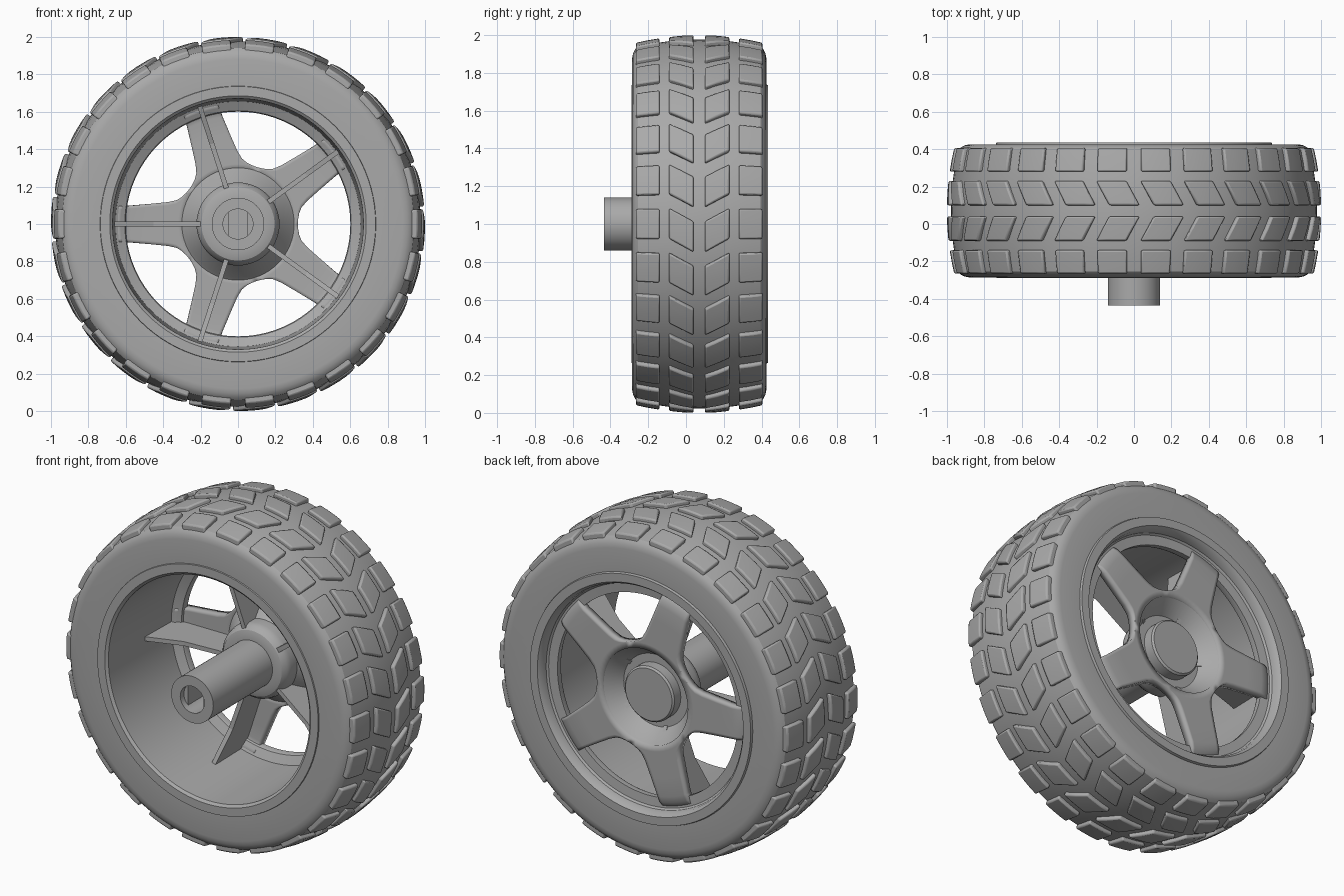
import bpy, bmesh, math
from mathutils import Matrix, Vector

if "Cube" in bpy.data.objects:
    bpy.data.objects.remove(bpy.data.objects["Cube"])

grey = bpy.data.materials.new("plain_grey")
grey.use_nodes = True
colour = (0.4, 0.4, 0.4, 1)
grey.diffuse_color = colour
grey.node_tree.nodes["Principled BSDF"].inputs["Base Color"].default_value = colour

MID = 0.07      # middle of the tyre width
SPOKES = 5
BLOCKS = 26


def polar(r, angle, y):
    """Point around the wheel axis, angle measured from +x towards +z."""
    return Vector((r * math.cos(angle), y, 1 + r * math.sin(angle)))


def finish(name, bm, smooth=True):
    bmesh.ops.recalc_face_normals(bm, faces=bm.faces)
    mesh = bpy.data.meshes.new(name)
    bm.to_mesh(mesh)
    bm.free()
    obj = bpy.data.objects.new(name, mesh)
    bpy.context.collection.objects.link(obj)
    mesh.materials.append(grey)
    if smooth:
        bpy.ops.object.select_all(action='DESELECT')
        obj.select_set(True)
        bpy.context.view_layer.objects.active = obj
        bpy.ops.object.shade_smooth_by_angle(angle=math.radians(32))
    return obj


def lathe(name, profile, closed=True, steps=96):
    """Turn a (radius, y) profile around the wheel axis."""
    bm = bmesh.new()
    verts = [bm.verts.new(polar(r, 0, y)) for r, y in profile]
    edges = [bm.edges.new(pair) for pair in zip(verts, verts[1:])]
    if closed:
        edges.append(bm.edges.new((verts[-1], verts[0])))
    bmesh.ops.spin(bm, geom=verts + edges, cent=(0, 0, 1), axis=(0, 1, 0),
                   angle=math.tau, steps=steps)
    bmesh.ops.remove_doubles(bm, verts=bm.verts, dist=0.0001)
    return finish(name, bm)


def crown(y):
    return 0.977 - 0.35 * (y - MID) ** 2


# Tyre carcass: mirrored half profile with a rounded shoulder
half = [(0.70, 0.35), (0.88, 0.355), (0.905, 0.35), (0.925, 0.34)]
half += [(crown(MID + d), d) for d in (0.325, 0.25, 0.16, 0.08)]
lathe("tyre", [(r, MID - d) for r, d in half] + [(crown(MID), MID)]
      + [(r, MID + d) for r, d in reversed(half)])

# Rim: front bead, deep barrel, and the stepped lip at the back
lathe("rim", [(0.74, -0.27), (0.735, -0.288), (0.685, -0.288), (0.67, -0.275),
              (0.655, 0.30), (0.605, 0.325), (0.60, 0.335), (0.60, 0.365),
              (0.655, 0.37), (0.665, 0.38), (0.67, 0.415), (0.685, 0.435),
              (0.735, 0.435), (0.74, 0.42)])


# Tread: rows of raised blocks, the inner rows slanted into chevrons
def tread_row(name, side, near, far, phase, slant, half_length=0.082):
    bm = bmesh.new()
    for i in range(BLOCKS):
        centre = math.pi / 2 + phase + i * math.tau / BLOCKS
        made = bmesh.ops.create_grid(bm, x_segments=3, y_segments=2, size=1)
        base = made["verts"]
        faces = list({f for v in base for f in v.link_faces})
        ext = bmesh.ops.extrude_face_region(bm, geom=faces)
        top = [g for g in ext["geom"] if isinstance(g, bmesh.types.BMVert)]
        bmesh.ops.delete(bm, geom=faces, context='FACES_ONLY')
        for verts, lift in ((base, -0.012), (top, 0.023)):
            for v in verts:
                d = near + (far - near) * (v.co.y + 1) / 2
                y = MID + side * d
                angle = centre + v.co.x * half_length + slant * v.co.y
                v.co = polar(crown(y) + lift, angle, y)
    obj = finish(name, bm)
    bevel = obj.modifiers.new("soft_edges", 'BEVEL')
    bevel.width = 0.009
    bevel.segments = 2
    bevel.limit_method = 'ANGLE'
    bevel.angle_limit = math.radians(50)


for side, label in ((-1, "front"), (1, "back")):
    tread_row(label + "_inner_tread", side, 0.03, 0.16, 0.088, 0.036)
    tread_row(label + "_outer_tread", side, 0.21, 0.335, math.pi / BLOCKS, 0)

# Spoke plate: (radius, half angle in degrees, y of the middle surface)
rows = [(0.285, 36, 0.365), (0.32, 36, 0.365), (0.323, 31, 0.365),
        (0.332, 26, 0.365), (0.35, 21.5, 0.365), (0.39, 17.5, 0.365),
        (0.48, 13, 0.365), (0.58, 9.8, 0.365), (0.61, 9.2, 0.36),
        (0.635, 8.8, 0.345), (0.655, 8.6, 0.315)]
bm = bmesh.new()
COLS = 12
for s in range(SPOKES):
    axis = math.pi + s * math.tau / SPOKES
    grid = [[bm.verts.new(polar(r, axis + math.radians(a) * (2 * c / COLS - 1), y))
             for c in range(COLS + 1)] for r, a, y in rows]
    for lower, upper in zip(grid, grid[1:]):
        for c in range(COLS):
            bm.faces.new((lower[c], lower[c + 1], upper[c + 1], upper[c]))
bmesh.ops.remove_doubles(bm, verts=bm.verts, dist=0.0005)
plate = finish("spokes", bm)
thick = plate.modifiers.new("thickness", 'SOLIDIFY')
thick.thickness = 0.05
thick.offset = 0

# Stiffening fins in front of each spoke
fin_profile = [(0.66, 0.06), (0.45, 0.13), (0.19, 0.145),
               (0.19, 0.27), (0.29, 0.36), (0.60, 0.36), (0.66, 0.32)]
bm = bmesh.new()
for s in range(SPOKES):
    axis = math.pi + s * math.tau / SPOKES
    across = Vector((-math.sin(axis), 0, math.cos(axis))) * 0.013
    left, right = ([bm.verts.new(polar(r, axis, y) + across * k)
                    for r, y in fin_profile] for k in (-1, 1))
    bm.faces.new(left)
    bm.faces.new(right)
    for i in range(len(left)):
        j = (i + 1) % len(left)
        bm.faces.new((left[i], left[j], right[j], right[i]))
finish("spoke_fins", bm, smooth=False)

# Hub: dished back with a centre cap, cone and rounded collar in front
lathe("hub", [(0, 0.355), (0.155, 0.355), (0.165, 0.345), (0.165, 0.285),
              (0.215, 0.285), (0.292, 0.385), (0.30, 0.39), (0.30, 0.34),
              (0.285, 0.325), (0.222, 0.245), (0.222, 0.19), (0.215, 0.16),
              (0.195, 0.137), (0.165, 0.128), (0.13, 0.128)],
      closed=False, steps=64)

# Axle sleeve with a blind bore
lathe("axle_sleeve", [(0.14, 0.2), (0.14, -0.435), (0.08, -0.435),
                      (0.08, -0.1), (0, -0.1)], closed=False, steps=48)

# Flats on both sides of the bore
bm = bmesh.new()
for side in (-1, 1):
    place = Matrix.Translation((side * 0.07, -0.24, 1))
    bmesh.ops.create_cube(bm, size=1,
                          matrix=place @ Matrix.Diagonal((0.036, 0.32, 0.13, 1)))
finish("bore_flats", bm, smooth=False)
